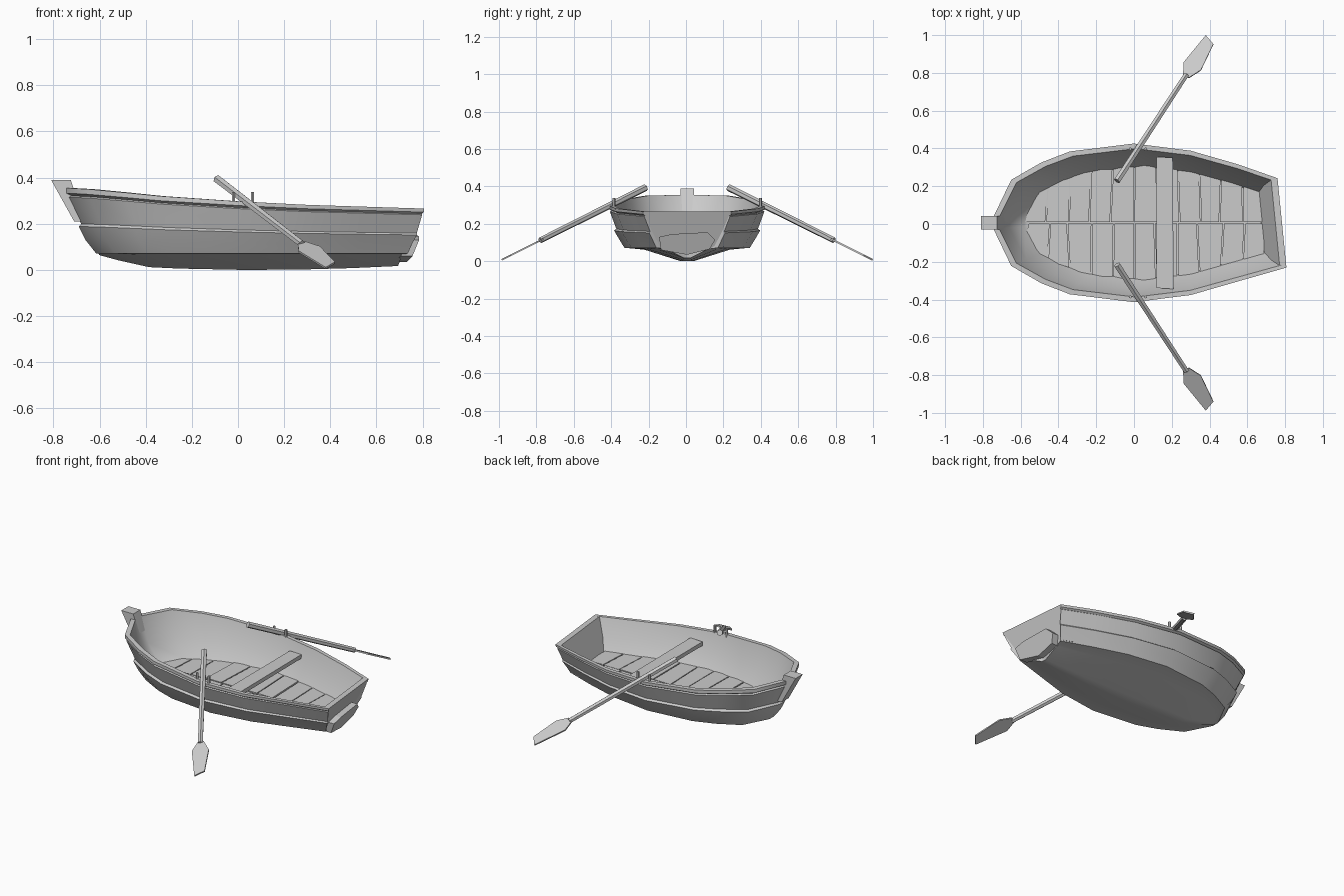
import bpy, bmesh, random
from mathutils import Vector

random.seed(4)
if "Cube" in bpy.data.objects:
    bpy.data.objects.remove(bpy.data.objects["Cube"])

wood = bpy.data.materials.new("grey_wood")
wood.use_nodes = True
wood.diffuse_color = (0.6, 0.6, 0.6, 1)
bsdf = next(n for n in wood.node_tree.nodes if n.type == 'BSDF_PRINCIPLED')
bsdf.inputs["Base Color"].default_value = wood.diffuse_color
CENTRE_Y = 0.006


def finish(bm, name, smooth=False):
    """Turn a bmesh into a named object on the boat's centre line."""
    bmesh.ops.remove_doubles(bm, verts=bm.verts, dist=0.0005)
    bmesh.ops.recalc_face_normals(bm, faces=bm.faces)
    bmesh.ops.translate(bm, verts=bm.verts, vec=(0, CENTRE_Y, 0))
    mesh = bpy.data.meshes.new(name)
    bm.to_mesh(mesh)
    bm.free()
    mesh.materials.append(wood)
    ob = bpy.data.objects.new(name, mesh)
    bpy.context.collection.objects.link(ob)
    if smooth:
        bpy.ops.object.select_all(action='DESELECT')
        ob.select_set(True)
        bpy.context.view_layer.objects.active = ob
        bpy.ops.object.shade_smooth_by_angle(angle=0.75)
    return ob


def slab(name, points, offset):
    """Prism from an outline, extruded by an offset."""
    bm = bmesh.new()
    face = bm.faces.new([bm.verts.new(p) for p in points])
    out = bmesh.ops.extrude_face_region(bm, geom=[face], use_keep_orig=True)
    moved = [v for v in out["geom"] if isinstance(v, bmesh.types.BMVert)]
    bmesh.ops.translate(bm, verts=moved, vec=offset)
    return finish(bm, name)


def rod(name, a, b, radius_a, radius_b, sides=6):
    a, b = Vector(a), Vector(b)
    bm = bmesh.new()
    bmesh.ops.create_cone(bm, cap_ends=True, segments=sides, radius1=radius_a,
                          radius2=radius_b, depth=(b - a).length)
    bm.transform((b - a).to_track_quat('Z', 'Y').to_matrix().to_4x4())
    bmesh.ops.translate(bm, verts=bm.verts, vec=(a + b) / 2)
    return finish(bm, name)


# Gunwale stations from bow to stern: x, half width, rim height, keel height
BOW, STERN = -0.745, 0.782
stations = [
    (BOW, 0.03, 0.355, 0.064), (-0.65, 0.228, 0.35, 0.042),
    (-0.49, 0.32, 0.335, 0.012), (-0.34, 0.378, 0.32, 0.006),
    (0, 0.42, 0.297, 0), (0.3, 0.382, 0.282, 0.002),
    (0.55, 0.31, 0.274, 0.008), (STERN, 0.237, 0.266, 0.017)]
CHINE = 0.072
FLOOR = (-0.58, 0.71, 0.715)

# Hull section lines: bow x, stern x, width factor, height from chine to rim
lines = [
    (-0.615, 0.72, 0.805, 0), (-0.66, 0.735, 0.87, 0.2),
    (-0.69, 0.755, 0.935, 0.41), (-0.68, 0.755, 0.905, 0.45),
    (-0.735, 0.775, 0.985, 0.86), (-0.725, 0.775, 0.965, 0.88),
    (BOW, STERN, 1, 0.92), (BOW, STERN, 1, 1),
    (-0.715, 0.765, 0.935, 1), (-0.66, 0.74, 0.85, 0.45),
    FLOOR + (0.05,)]


def section(station, side):
    x, w, rim, keel = station
    u = (x - BOW) / (STERN - BOW)
    skew = 0.1 if u > 0.99 else 0

    def at(x0, x1, k, z):
        low = min(1, (rim - z) / (rim - CHINE))
        y = side * w * k * (1 - 0.14 * low * u ** 4)
        return Vector((x0 + (x1 - x0) * u - skew * y, y, z))

    pts = [at(-0.6, 0.69, 0, keel),
           at(-0.6, 0.692, 0.08, keel),
           at(-0.605, 0.7, 0.55, keel + (CHINE - keel) * 0.86)]
    pts += [at(a, b, k, CHINE + (rim - CHINE) * t) for a, b, k, t in lines]
    pts.append(at(-0.56, 0.7, 0, 0.076))
    return pts


# Hull: the section swept from one stern corner around the bow to the other
sweep = [section(s, -1) for s in reversed(stations)]
sweep += [section(s, 1) for s in stations]
bm = bmesh.new()
rings = [[bm.verts.new(p) for p in ring] for ring in sweep]
for r0, r1 in zip(rings, rings[1:]):
    for i in range(len(r0) - 1):
        bm.faces.new((r0[i], r0[i + 1], r1[i + 1], r1[i]))
bm.faces.new(rings[0])
bm.faces.new(rings[-1])
finish(bm, "hull", True)


# Transom and the low board fixed behind it
def stern_board(name, half, shift, thickness):
    pts = [(0.685 + shift + (z - 0.02) * 0.4 - 0.1 * y, y, z) for y, z in half]
    slab(name, pts, (-thickness, 0, 0))


edge = [(p.y, p.z) for p in sweep[-1]]
side = [edge[i] for i in (0, 1, 2, 3, 4, 6, 8, 10)]
stern_board("transom", side + [(-y, z) for y, z in reversed(side[1:])], 0, 0.035)
stern_board("lower_stern_board", [(-0.15, 0.13), (-0.08, 0.145), (0.11, 0.155),
                                  (0.15, 0.115), (0.12, 0.065), (0, 0.035),
                                  (-0.14, 0.06)], 0.041, 0.05)

# Stem post
slab("stem_post", [(-0.81, -0.036, 0.39), (-0.725, -0.036, 0.39),
                   (-0.665, -0.036, 0.21), (-0.71, -0.036, 0.21)], (0, 0.072, 0))


# Floor planks in two rows, cut to the curve of the hull
def floor_half(x):
    x0, x1, k = FLOOR
    gx = BOW + (x - x0) / (x1 - x0) * (STERN - BOW)
    for (a, wa, *_), (b, wb, *_) in zip(stations, stations[1:]):
        if gx <= b:
            return k * (wa + (wb - wa) * (gx - a) / (b - a))
    return k * stations[-1][1]


COUNT = 11
for s, row in ((1, "left"), (-1, "right")):
    cuts = [(-0.57 + 1.26 * i / COUNT, random.uniform(-0.015, 0.015))
            for i in range(COUNT + 1)]
    for i, ((a, da), (b, db)) in enumerate(zip(cuts, cuts[1:])):
        z = 0.088 + random.uniform(0, 0.007)
        a, b = a + 0.003, b - 0.003
        mid = (a + b) / 2
        slab(f"floor_plank_{row}_{i}",
             [(a + da, s * 0.004, z), (b + db, s * 0.004, z),
              (b, s * floor_half(b), z), (mid, s * (floor_half(mid) + 0.006), z),
              (a, s * floor_half(a), z)], (0, 0, -0.015))

# Seat
slab("seat", [(0.12, -0.345, 0.232), (0.21, -0.35, 0.232),
              (0.205, 0.345, 0.232), (0.12, 0.35, 0.232)], (0, 0, -0.025))


# Oars and their pins
def oar_z(y):
    return 0.387 - 0.5 * (y - 0.235)


blade = [(0.26, 0.78), (0.262, 0.85), (0.38, 0.994), (0.42, 0.947),
         (0.354, 0.81), (0.292, 0.77)]
for s, name in ((1, "left"), (-1, "right")):
    rod(f"{name}_oar_shaft", (-0.09, s * 0.222, oar_z(0.222)),
        (0.277, s * 0.785, oar_z(0.785)), 0.019, 0.016)
    slab(f"{name}_oar_blade", [(x, s * y, oar_z(y) + 0.004) for x, y in blade],
         (0, -s * 0.004, -0.008))
    for x, end in ((-0.02, "front"), (0.063, "rear")):
        rod(f"{name}_{end}_oar_pin", (x, s * 0.392, 0.27),
            (x, s * 0.392, 0.337), 0.008, 0.008)
